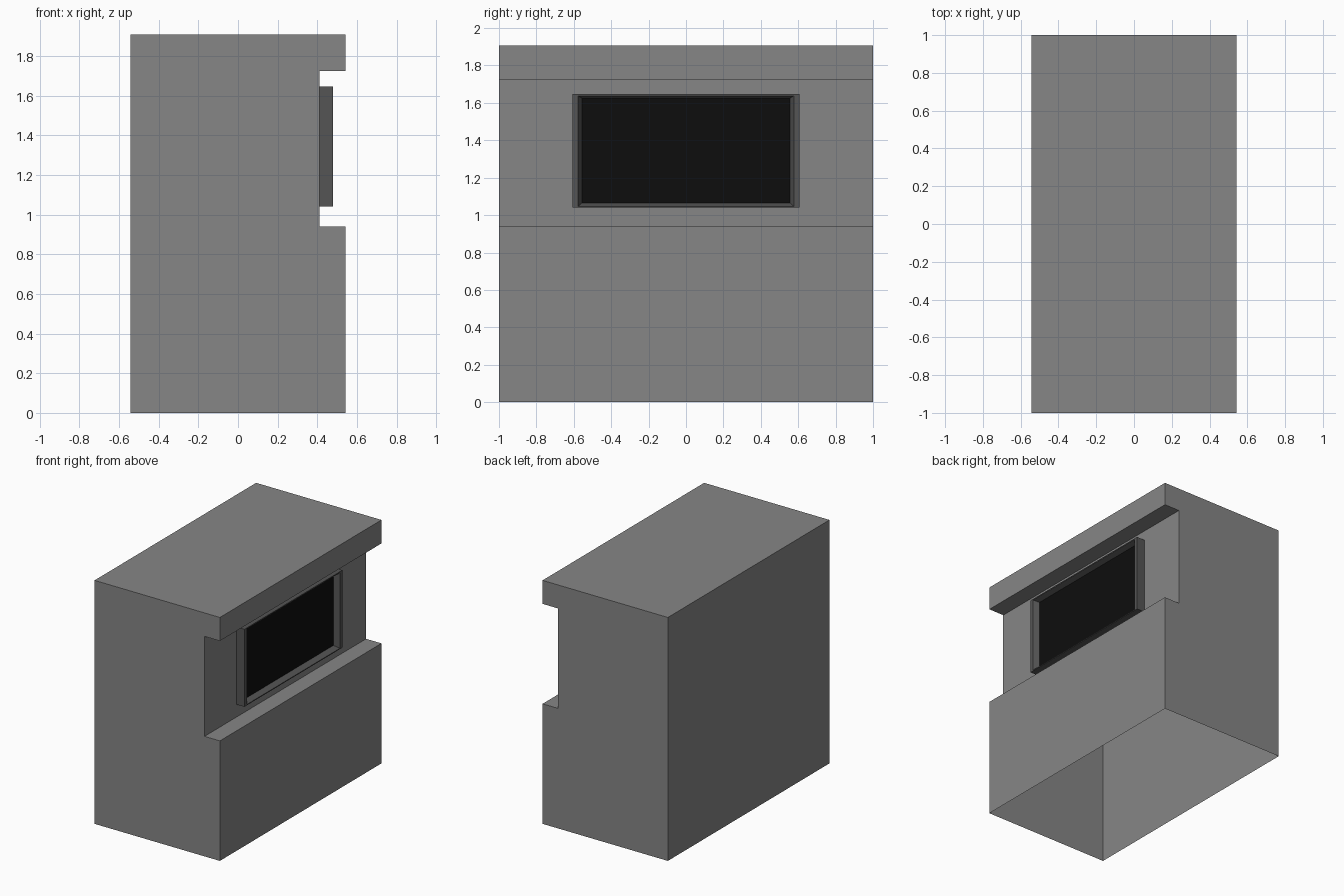
import bpy
import bmesh

cube = bpy.data.objects.get("Cube")
if cube:
    bpy.data.objects.remove(cube, do_unlink=True)


def material(name, value):
    mat = bpy.data.materials.new(name)
    mat.use_nodes = True
    color = (value, value, value, 1)
    mat.diffuse_color = color
    mat.node_tree.nodes["Principled BSDF"].inputs["Base Color"].default_value = color
    return mat


def finish(name, bm, mat):
    mesh = bpy.data.meshes.new(name)
    bm.to_mesh(mesh)
    bm.free()
    mesh.materials.append(mat)
    obj = bpy.data.objects.new(name, mesh)
    bpy.context.collection.objects.link(obj)


def bridge(bm, a, b):
    # Quads between two closed loops of equal length
    for i in range(len(a)):
        j = (i + 1) % len(a)
        bm.faces.new((a[i], a[j], b[j], b[i]))


def rectangle(bm, x, y, z0, z1):
    return [bm.verts.new((x, sy * y, z))
            for sy, z in ((-1, z0), (1, z0), (1, z1), (-1, z1))]


grey = material("cabinet grey", 0.238)
dark_grey = material("frame dark grey", 0.091)
black = material("screen black", 0.004)

# Cabinet: notched profile extruded along y, open underneath
HALF_X, RECESS_X, TOP = 0.543, 0.41, 1.907
profile = [(-HALF_X, 0), (HALF_X, 0), (HALF_X, 0.94), (RECESS_X, 0.94),
           (RECESS_X, 1.723), (HALF_X, 1.723), (HALF_X, TOP), (-HALF_X, TOP)]
bm = bmesh.new()
front, back = [[bm.verts.new((x, y, z)) for x, z in profile] for y in (-1, 1)]
bm.faces.new(front)
bm.faces.new(back[::-1])
bridge(bm, back, front)
bmesh.ops.recalc_face_normals(bm, faces=bm.faces[:])
bm.normal_update()
bottom = [f for f in bm.faces if f.normal.z < -0.9 and f.calc_center_median().z < 0.01]
bmesh.ops.delete(bm, geom=bottom, context='FACES_ONLY')
finish("cabinet", bm, grey)

# Screen frame: outer wall, flat rim and sloped inner wall
bm = bmesh.new()
loops = [rectangle(bm, *r) for r in (
    (RECESS_X, 0.607, 1.04, 1.647),
    (0.48, 0.607, 1.04, 1.647),
    (0.48, 0.577, 1.047, 1.638),
    (0.437, 0.556, 1.065, 1.624))]
for a, b in zip(loops, loops[1:]):
    bridge(bm, a, b)
finish("screen_frame", bm, dark_grey)

# Screen panel set at the bottom of the frame
bm = bmesh.new()
bm.faces.new(rectangle(bm, 0.437, 0.556, 1.065, 1.624))
finish("screen", bm, black)
